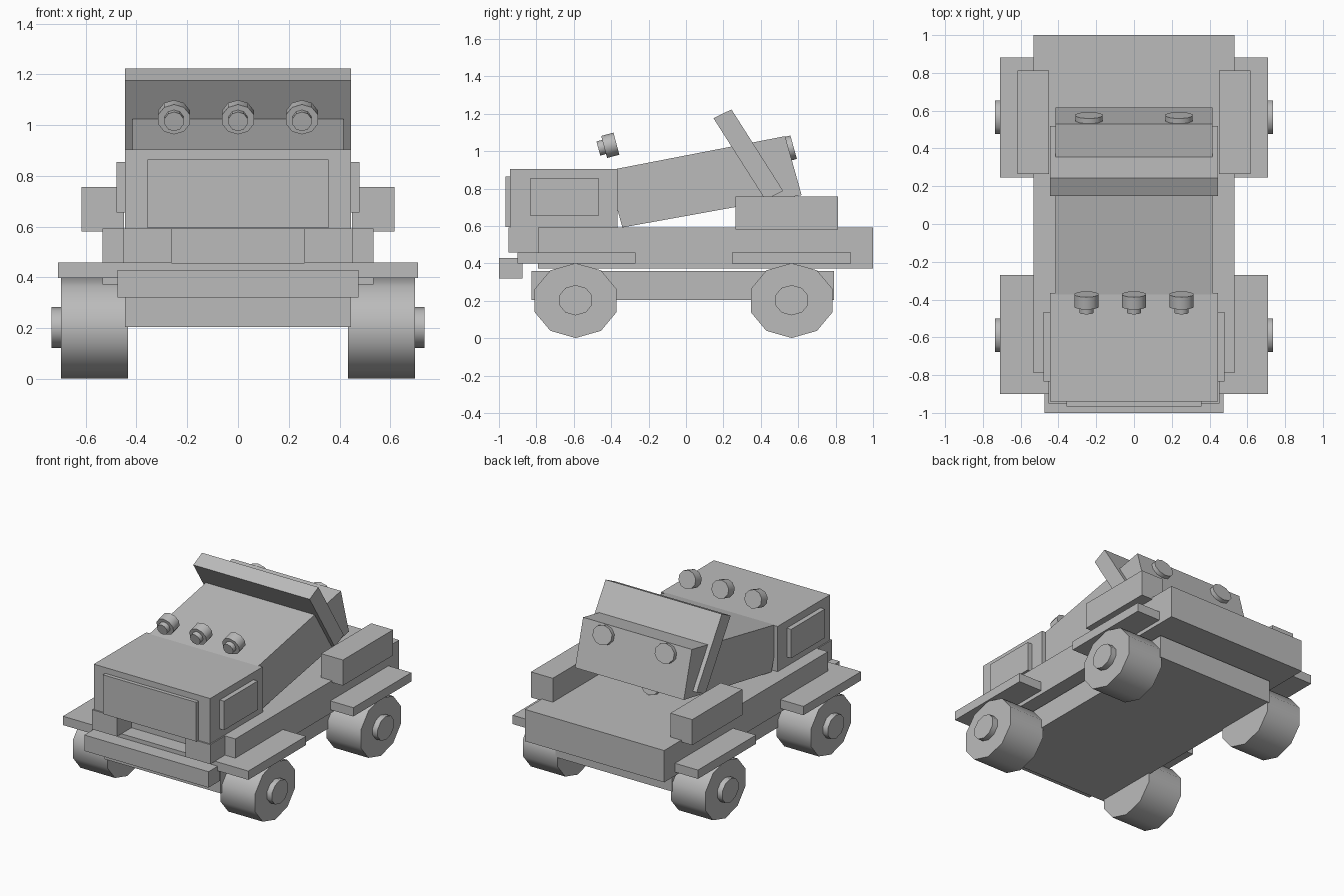
import bpy, bmesh, math
from mathutils import Vector

if "Cube" in bpy.data.objects:
    bpy.data.objects.remove(bpy.data.objects["Cube"])

grey = bpy.data.materials.new("plain_grey")
grey.diffuse_color = (0.5, 0.5, 0.5, 1)
grey.use_nodes = True
grey.node_tree.nodes["Principled BSDF"].inputs["Base Color"].default_value = grey.diffuse_color


def finish(name, bm, smooth=False):
    bmesh.ops.recalc_face_normals(bm, faces=bm.faces)
    me = bpy.data.meshes.new(name)
    bm.to_mesh(me)
    bm.free()
    me.materials.append(grey)
    ob = bpy.data.objects.new(name, me)
    bpy.context.collection.objects.link(ob)
    if smooth:
        bpy.ops.object.select_all(action='DESELECT')
        ob.select_set(True)
        bpy.context.view_layer.objects.active = ob
        bpy.ops.object.shade_smooth_by_angle(angle=math.radians(40))
    return ob


def loft(name, a, b, smooth=False):
    """Closed solid between two matching rings of points."""
    bm = bmesh.new()
    va = [bm.verts.new(p) for p in a]
    vb = [bm.verts.new(p) for p in b]
    n = len(va)
    bm.faces.new(va)
    bm.faces.new(vb[::-1])
    for i in range(n):
        j = (i + 1) % n
        bm.faces.new((va[i], vb[i], vb[j], va[j]))
    return finish(name, bm, smooth)


def prism(name, profile, x0, x1):
    """Side profile of (y, z) points extruded across x."""
    return loft(name, [(x0, y, z) for y, z in profile], [(x1, y, z) for y, z in profile])


def box(name, x0, x1, y0, y1, z0, z1):
    return prism(name, [(y0, z0), (y1, z0), (y1, z1), (y0, z1)], x0, x1)


def drum(name, base, axis, ru, rv, u, sides=10):
    """Cylinder from base along axis, with radius ru along u and rv across it."""
    base, axis, u = Vector(base), Vector(axis), Vector(u)
    v = axis.normalized().cross(u)
    angles = [math.pi / 2 + 2 * math.pi * i / sides for i in range(sides)]
    ring = [base + u * ru * math.cos(t) + v * rv * math.sin(t) for t in angles]
    return loft(name, ring, [p + axis for p in ring], True)


# Chassis, deck and bumper
box("chassis", -0.445, 0.445, -0.825, 0.79, 0.205, 0.36)
box("deck", -0.533, 0.533, -0.79, 1.0, 0.372, 0.592)
box("bumper", -0.475, 0.475, -1.0, -0.874, 0.32, 0.43)
box("bumper_mount", -0.386, 0.386, -0.90, -0.78, 0.40, 0.457)

# Front cab with its front panel
box("cab", -0.445, 0.445, -0.94, -0.365, 0.592, 0.905)
box("front_panel", -0.357, 0.357, -0.966, -0.93, 0.594, 0.865)

# Sloping body and leaning rear plate
prism("sloping_body", [(-0.425, 0.895), (0.53, 1.08), (0.618, 0.765), (-0.34, 0.592)],
      -0.416, 0.416)
prism("leaning_plate", [(0.147, 1.176), (0.243, 1.223), (0.52, 0.787), (0.424, 0.74)],
      -0.445, 0.445)

# Paired side parts
for side, s in (("left", -1), ("right", 1)):
    box(f"{side}_headlight", s * 0.262, s * 0.453, -0.95, -0.78, 0.457, 0.592)
    box(f"{side}_window", s * 0.43, s * 0.478, -0.835, -0.466, 0.655, 0.855)
    box(f"{side}_side_box", s * 0.45, s * 0.617, 0.265, 0.813, 0.58, 0.757)
    for end, yc, y0, y1 in (("front", -0.59, -0.90, -0.27), ("rear", 0.565, 0.247, 0.882)):
        box(f"{side}_{end}_fender", s * 0.386, s * 0.709, y0, y1, 0.398, 0.459)
        drum(f"{side}_{end}_wheel", (s * 0.433, yc, 0.201), (s * 0.264, 0, 0),
             0.23, 0.2, (0, 1, 0))
        drum(f"{side}_{end}_hub", (s * 0.68, yc, 0.203), (s * 0.055, 0, 0),
             0.093, 0.081, (0, 1, 0))

# Spotlights on the cab, aimed slightly down
aim = Vector((0, -0.966, -0.259))
back = Vector((0, -0.372, 1.04))
# seen from the side the lamp leans back, so the lens sits a little lower
for i in (-1, 0, 1):
    at = back + Vector((0.252 * i, 0, 0))
    drum(f"spotlight_{i + 2}", at, aim * 0.068, 0.066, 0.061, (1, 0, 0))
    drum(f"spotlight_lens_{i + 2}", at + aim * 0.06, aim * 0.04, 0.039, 0.039, (1, 0, 0))

# Round lamps on the back face, and one low under the body
out = Vector((0, 0.963, 0.269))
for i in (-1, 1):
    drum(f"rear_lamp_{i + 2}", (0.238 * i, 0.535, 1.01), out * 0.042, 0.075, 0.065, (1, 0, 0))
drum("low_lamp", (0, 0.36, 0.66), out * 0.03, 0.07, 0.065, (1, 0, 0))
